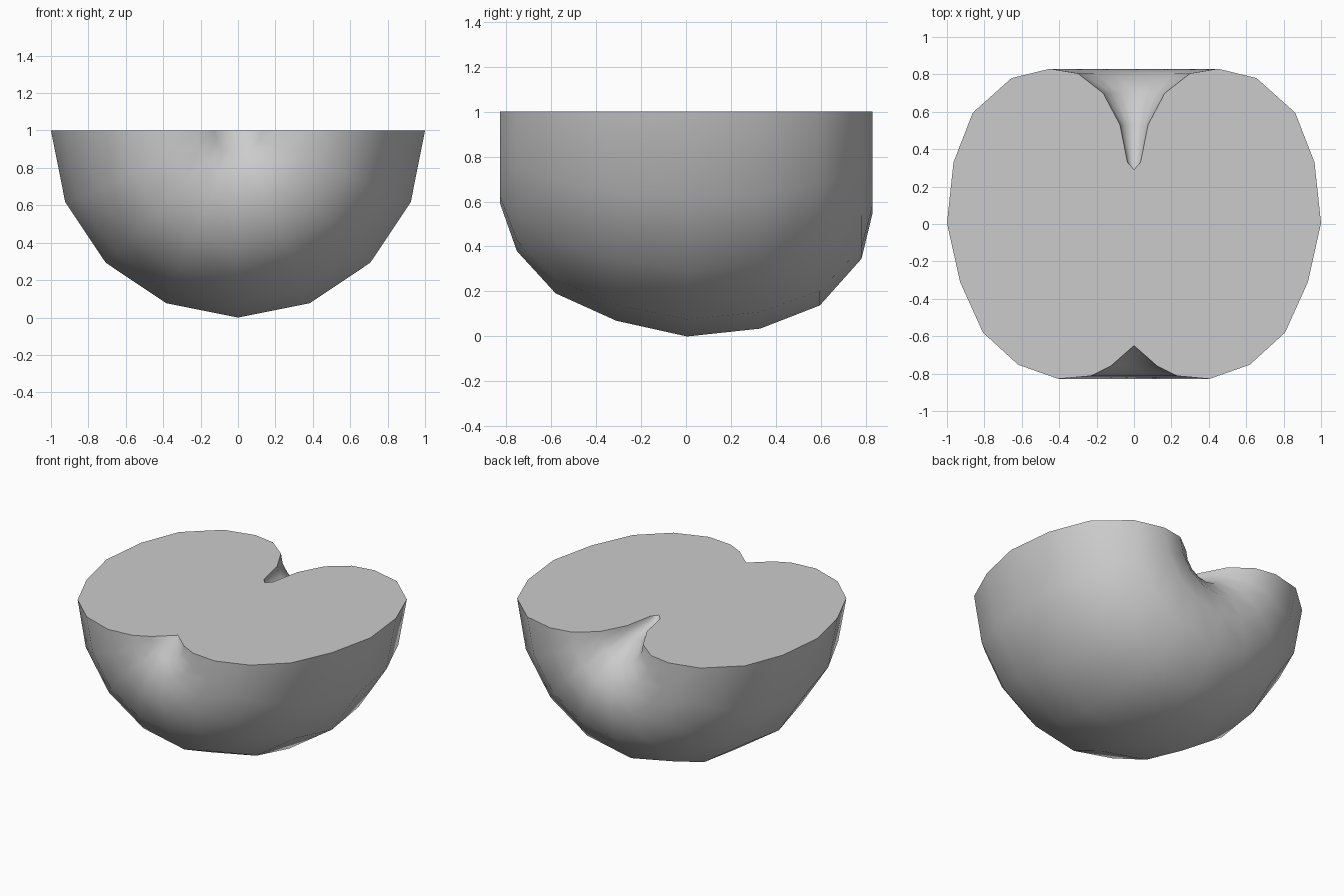
import bpy, bmesh, math

if "Cube" in bpy.data.objects:
    bpy.data.objects.remove(bpy.data.objects["Cube"])

# Half profile of the fruit: (radius, y), from stem dimple to base dimple
PROFILE = [(0, 0.29), (0.035, 0.33), (0.075, 0.53), (0.165, 0.70), (0.30, 0.805),
           (0.45, 0.83), (0.655, 0.78), (0.862, 0.595), (0.965, 0.33), (1.0, 0.005),
           (0.93, -0.31), (0.808, -0.58), (0.62, -0.752), (0.405, -0.828),
           (0.23, -0.812), (0.125, -0.76), (0, -0.65)]
SEGMENTS = 8

# Skin: the profile swept half a turn below the cut plane
bm = bmesh.new()
rings = []
for r, y in PROFILE:
    if r == 0:
        rings.append([bm.verts.new((0, y, 1))] * (SEGMENTS + 1))
    else:
        angles = [math.pi * i / SEGMENTS for i in range(SEGMENTS + 1)]
        rings.append([bm.verts.new((r * math.cos(a), y, 1 - r * math.sin(a))) for a in angles])
for a, b in zip(rings, rings[1:]):
    for i in range(SEGMENTS):
        corners = list(dict.fromkeys((a[i], a[i + 1], b[i + 1], b[i])))
        bm.faces.new(corners).smooth = True

# Flat cut face closing the top, with a sharp rim
right = [ring[0] for ring in rings]
left = [ring[-1] for ring in rings[1:-1]]
cut = bm.faces.new(right + left[::-1])
cut.smooth = False
for e in cut.edges:
    e.smooth = False
bmesh.ops.recalc_face_normals(bm, faces=bm.faces)

mesh = bpy.data.meshes.new("half_fruit")
bm.to_mesh(mesh)
bm.free()
obj = bpy.data.objects.new("half_fruit", mesh)
bpy.context.collection.objects.link(obj)
